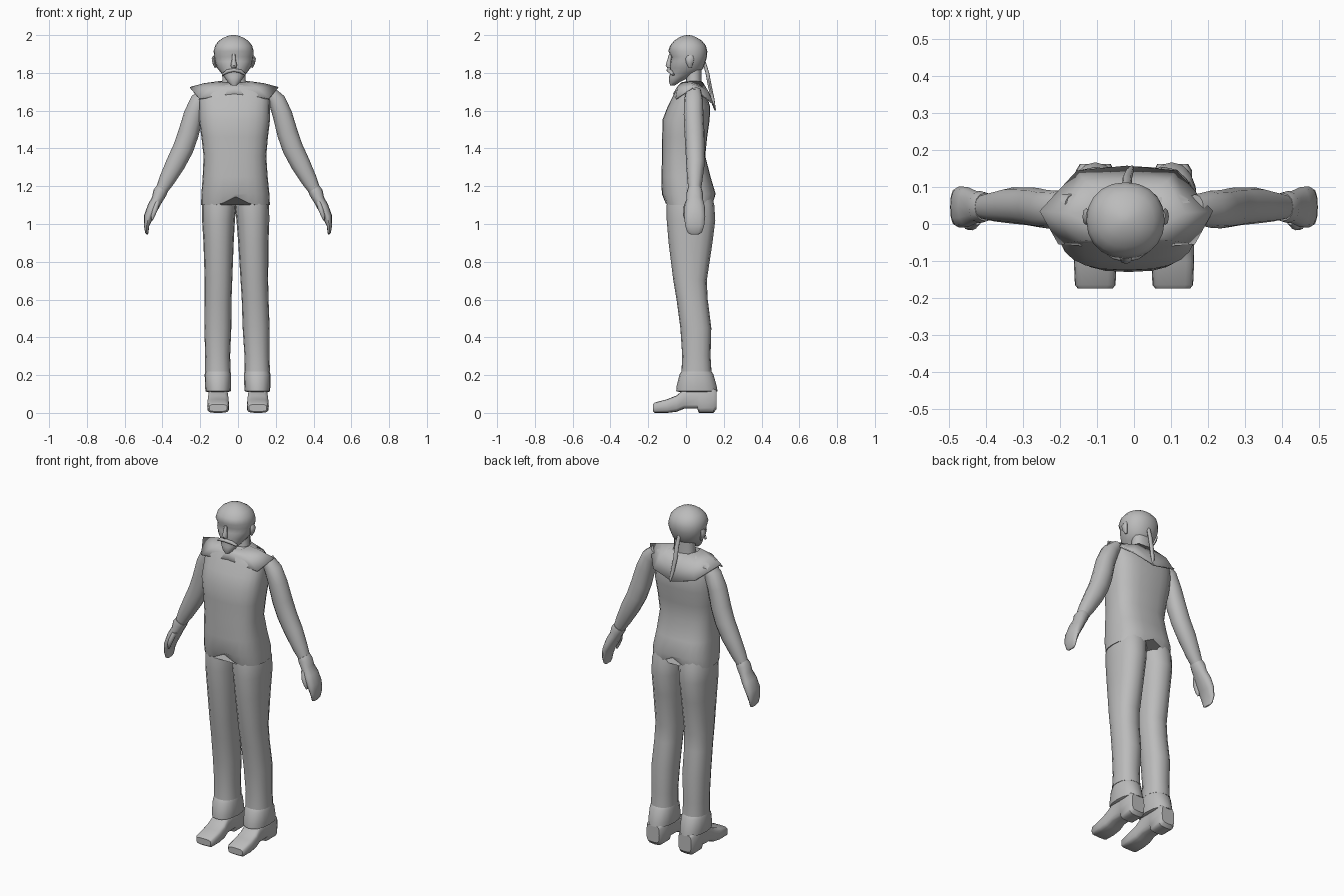
import bpy, bmesh, math
from mathutils import Vector

grey = bpy.data.materials.new("plain grey")
grey.diffuse_color = (0.5, 0.5, 0.5, 1)


def lean(v):
    """The figure leans slightly to one side as it rises."""
    return Vector((v[0] - 0.012 * v[2], v[1], v[2]))


def finish(name, bm, angle=50):
    bmesh.ops.recalc_face_normals(bm, faces=bm.faces)
    me = bpy.data.meshes.new(name)
    bm.to_mesh(me)
    bm.free()
    me.materials.append(grey)
    ob = bpy.data.objects.new(name, me)
    bpy.context.collection.objects.link(ob)
    bpy.ops.object.select_all(action='DESELECT')
    ob.select_set(True)
    bpy.context.view_layer.objects.active = ob
    bpy.ops.object.shade_smooth_by_angle(angle=math.radians(angle))
    return ob


def loft(name, rings, angle=50):
    """Skin a list of equal-length point rings and cap both ends."""
    bm = bmesh.new()
    vs = [[bm.verts.new(p) for p in r] for r in rings]
    n = len(vs[0])
    for a, b in zip(vs, vs[1:]):
        for i in range(n):
            j = (i + 1) % n
            bm.faces.new((a[i], a[j], b[j], b[i]))
    bm.faces.new(vs[0][::-1])
    bm.faces.new(vs[-1])
    return finish(name, bm, angle)


def oval(n, power=2.0):
    """Unit superellipse points."""
    for i in range(n):
        t = 2 * math.pi * i / n
        c, s = math.cos(t), math.sin(t)
        yield (math.copysign(abs(c) ** (2 / power), c),
               math.copysign(abs(s) ** (2 / power), s))


def level_ring(z, x0, x1, y0, y1, n=16, power=2.3):
    cx, rx, cy, ry = (x0 + x1) / 2, (x1 - x0) / 2, (y0 + y1) / 2, (y1 - y0) / 2
    return [lean((cx + rx * c, cy + ry * s, z)) for c, s in oval(n, power)]


def tube(name, path, side=1, n=12, fix=lambda v: v):
    """Path rows: x, y, z, radius in the xz plane, radius along y."""
    rings = []
    for i, (x, y, z, r, ry) in enumerate(path):
        a, b = path[max(i - 1, 0)], path[min(i + 1, len(path) - 1)]
        d = Vector((b[0] - a[0], 0, b[2] - a[2])).normalized()
        across = Vector((-d.z, 0, d.x))
        ring = []
        for c, s in oval(n, 2.2):
            p = Vector((x, y + ry * s, z)) + across * r * c
            ring.append(fix(Vector((p.x * side, p.y, p.z))))
        rings.append(ring)
    return loft(name, rings)


# Tunic body: height, half width, front, back
torso = [(1.10, .182, -.112, .146), (1.16, .180, -.128, .157), (1.25, .172, -.130, .130),
         (1.36, .166, -.127, .102), (1.46, .176, -.126, .112), (1.55, .188, -.125, .125),
         (1.62, .188, -.098, .128), (1.68, .190, -.068, .110), (1.715, .185, -.050, .095),
         (1.735, .120, -.040, .085), (1.75, .072, -.022, .082)]
rings = [level_ring(z, -w, w, f, b, 24, 2.7) for z, w, f, b in torso]
for p in rings[0]:                      # raised notch in the hem, front and back
    p.z += 0.045 * max(0, 1 - abs(p.x + .013) / .09)
loft("tunic", rings)

# Shoulder yoke draped over the back: neck edge, middle and outer edge, one half
neck = [(.0, -.03, 1.745), (.06, -.02, 1.752), (.075, .03, 1.757), (.055, .08, 1.755), (0, .09, 1.75)]
mid = [(.0, -.05, 1.722), (.12, -.045, 1.725), (.16, .03, 1.745), (.11, .115, 1.71), (0, .125, 1.69)]
edge = [(.0, -.068, 1.69), (.185, -.055, 1.665), (.235, .035, 1.725), (.135, .145, 1.64), (0, .158, 1.605)]
bm = bmesh.new()
for side in (1, -1):
    rows = [[bm.verts.new(lean((x * side, y, z))) for x, y, z in r] for r in (neck, mid, edge)]
    for a, b in zip(rows, rows[1:]):
        for i in range(4):
            bm.faces.new((a[i], a[i + 1], b[i + 1], b[i]))
bmesh.ops.remove_doubles(bm, verts=bm.verts, dist=1e-5)
yoke = finish("shoulder_yoke", bm)
thick = yoke.modifiers.new("thickness", 'SOLIDIFY')
thick.thickness = 0.008

# Legs: height, inner x, outer x, front, back
leg = [(1.16, -.005, .165, -.095, .135), (1.10, -.004, .178, -.102, .150), (1.02, .004, .178, -.102, .155),
       (.90, .012, .172, -.092, .140), (.70, .022, .168, -.067, .110), (.60, .027, .169, -.050, .115),
       (.45, .030, .173, -.030, .134), (.30, .038, .170, -.020, .130), (.22, .036, .172, -.024, .135)]
cuff = [(.225, .038, .168, -.020, .130), (.205, .034, .174, -.034, .145),
        (.14, .035, .173, -.050, .163), (.115, .037, .171, -.052, .167), (.11, .05, .16, -.03, .15)]
# Boots: y, sole height, top height, half width
boot = [(-.175, .008, .045, .047), (-.165, .0, .055, .055), (-.10, .0, .072, .058),
        (-.05, .006, .092, .057), (-.01, .022, .125, .053), (.06, .022, .135, .050),
        (.068, .0, .135, .052), (.145, .0, .135, .052), (.162, .02, .12, .042)]
# Arms and hands: x, y, z, radius across, radius along y
arm = [(.165, .04, 1.705, .030, .040), (.205, .04, 1.655, .046, .050), (.235, .04, 1.58, .052, .052),
       (.262, .045, 1.48, .055, .053), (.290, .048, 1.40, .055, .051), (.330, .05, 1.32, .052, .049),
       (.378, .047, 1.23, .042, .040), (.410, .046, 1.17, .030, .032)]
hand = [(.402, .046, 1.185, .034, .038), (.414, .046, 1.165, .037, .043), (.428, .046, 1.13, .030, .044),
        (.450, .046, 1.09, .030, .054), (.473, .046, 1.04, .025, .056), (.484, .046, .99, .014, .050),
        (.483, .046, .955, .009, .038), (.480, .046, .945, .004, .022)]
thumb = [(.425, .015, 1.12, .014, .018), (.438, -.002, 1.08, .014, .015),
         (.450, -.004, 1.045, .011, .012), (.455, .0, 1.02, .004, .006)]

for side, tag in ((1, "left"), (-1, "right")):
    for name, rows in (("trouser_leg", leg), ("trouser_cuff", cuff)):
        loft(f"{name}_{tag}", [level_ring(z, *sorted((a * side, b * side)), f, k) for z, a, b, f, k in rows])
    loft(f"boot_{tag}", [[(side * .105 + w * c, y, (lo + hi) / 2 + (hi - lo) / 2 * s)
                          for c, s in oval(16, 4)] for y, lo, hi, w in boot], 40)
    tube(f"arm_{tag}", arm, side)
    tube(f"hand_{tag}", hand, side)
    tube(f"thumb_{tag}", thumb, side, 8)
    # Ear
    tube(f"ear_{tag}", [(.095, .022, 1.828, .006, .008), (.102, .020, 1.85, .010, .018),
                        (.107, .020, 1.875, .010, .023), (.102, .022, 1.892, .005, .014)], side, 8, lean)

# Neck
loft("neck", [level_ring(z, -w, w, f, b) for z, w, f, b in
              ((1.72, .07, -.01, .085), (1.76, .062, .0, .083), (1.83, .062, .0, .083))])

# Head: height, half width, front, back
head = [(1.732, .012, -.083, -.062), (1.75, .032, -.089, -.035), (1.775, .050, -.090, .015),
        (1.80, .068, -.084, .070), (1.825, .088, -.085, .092), (1.86, .100, -.083, .104),
        (1.885, .104, -.077, .111), (1.915, .106, -.094, .113), (1.945, .098, -.084, .105),
        (1.97, .078, -.063, .084), (1.988, .050, -.037, .056), (1.998, .022, -.010, .030),
        (2.0, .005, .006, .014)]
loft("head", [level_ring(z, -w, w, f, b, 20, 2.15) for z, w, f, b in head])

# Nose, moustache and hanging braid
tube("nose", [(0, -.082, 1.90, .008, .008), (0, -.088, 1.865, .011, .012),
              (0, -.094, 1.84, .017, .014), (0, -.088, 1.825, .012, .010)], 1, 8, lean)
tube("moustache", [(-.062, -.068, 1.79, .005, .008), (-.035, -.083, 1.808, .010, .012),
                   (0, -.092, 1.815, .009, .012), (.035, -.083, 1.808, .010, .012),
                   (.062, -.068, 1.79, .005, .008)], 1, 8, lean)
tube("braid", [(0, .095, 1.86, .010, .009), (.003, .113, 1.80, .013, .010), (.003, .126, 1.73, .013, .010),
               (.008, .142, 1.66, .011, .009), (.014, .155, 1.60, .004, .004)], 1, 8, lean)
